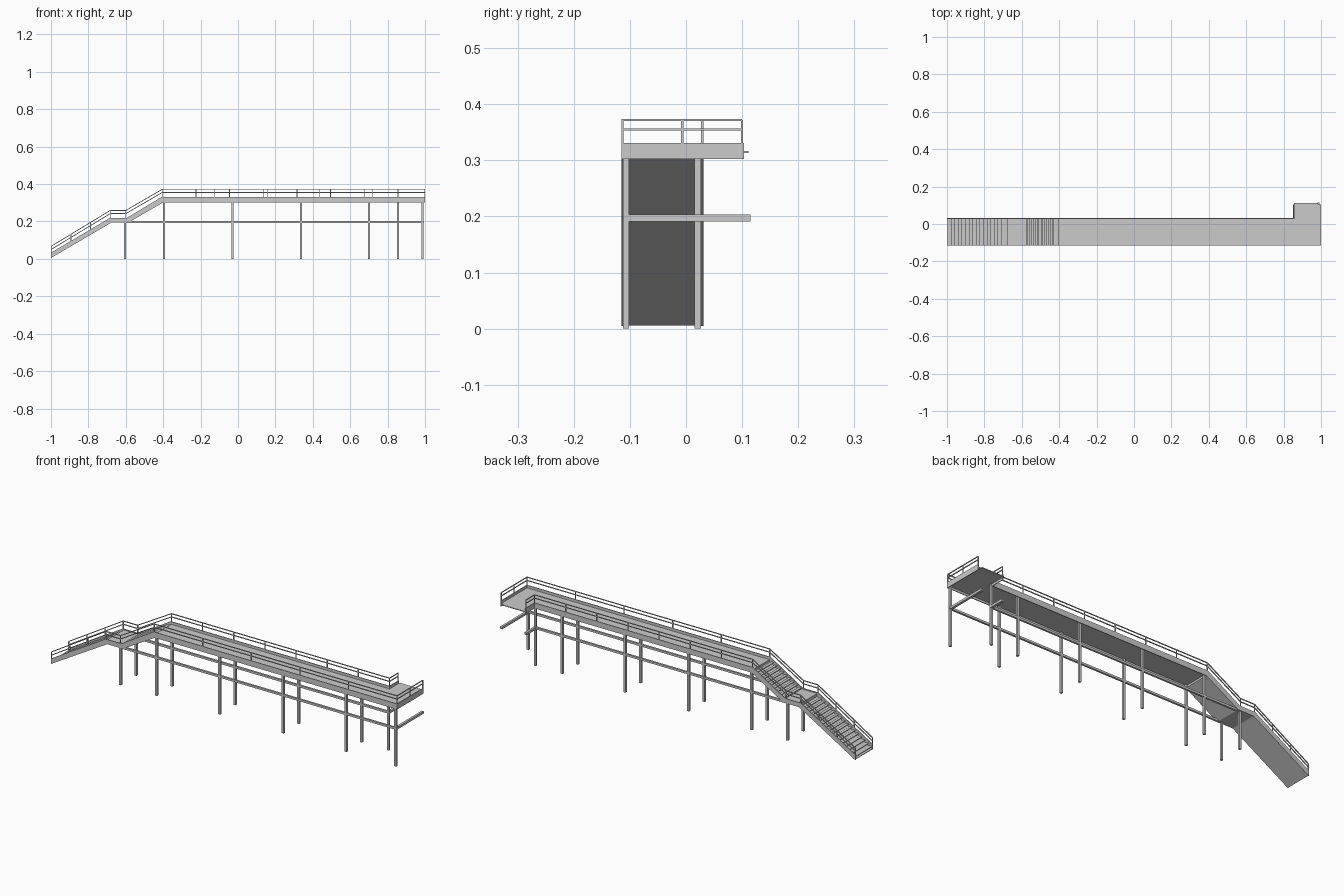
import bpy, bmesh
from mathutils import Vector

if "Cube" in bpy.data.objects:
    bpy.data.objects.remove(bpy.data.objects["Cube"])

YF, YB = -0.113, 0.029      # front and back edge of the walkway
XE, XS, YL = 0.998, 0.855, 0.103  # end of deck, start of side platform, its depth


def finish(name, bm):
    bmesh.ops.recalc_face_normals(bm, faces=bm.faces)
    me = bpy.data.meshes.new(name)
    bm.to_mesh(me)
    bm.free()
    ob = bpy.data.objects.new(name, me)
    bpy.context.collection.objects.link(ob)
    return ob


def add_prism(bm, ring, offset):
    """Closed prism from a planar ring of points."""
    face = bm.faces.new([bm.verts.new(p) for p in ring])
    ext = bmesh.ops.extrude_face_region(bm, geom=[face], use_keep_orig=True)
    verts = [v for v in ext['geom'] if isinstance(v, bmesh.types.BMVert)]
    bmesh.ops.translate(bm, verts=verts, vec=offset)


def add_box(bm, x0, x1, y0, y1, z0, z1):
    add_prism(bm, [(x0, y0, z0), (x1, y0, z0), (x1, y1, z0), (x0, y1, z0)], (0, 0, z1 - z0))


def add_bar(bm, a, b, w=0.004):
    """Square bar between two points."""
    a, b = Vector(a), Vector(b)
    d = (b - a).normalized()
    side = d.cross(Vector((0, 1, 0) if abs(d.y) < 0.9 else (1, 0, 0))).normalized() * w / 2
    up = d.cross(side)
    add_prism(bm, [a + side + up, a - side + up, a - side - up, a + side - up], b - a)


def profile(name, top, bottom, y0, y1):
    bm = bmesh.new()
    add_prism(bm, [(x, y0, z) for x, z in top + bottom[::-1]], (0, y1 - y0, 0))
    return finish(name, bm)


# Side stringers following both flights, the landing and the deck
for name, y, xe in (("front", YF, XE), ("back", YB, XS)):
    top = [(-1, 0.033), (-0.685, 0.219), (-0.595, 0.219), (-0.408, 0.331), (xe, 0.331)]
    bottom = [(-1, 0.005), (-0.675, 0.195), (-0.585, 0.195), (-0.4, 0.302), (xe, 0.302)]
    profile(name + "_stringer", top, bottom, y - 0.002, y + 0.002)

# Walking surface: sloped soffits, landing and deck
top = [(-0.998, 0.009), (-0.68, 0.198), (-0.68, 0.214), (-0.59, 0.214), (-0.585, 0.2),
       (-0.405, 0.307), (-0.405, 0.317), (XE, 0.317)]
bottom = [(-0.998, 0.006), (-0.675, 0.195), (-0.585, 0.195), (-0.4, 0.303),
          (-0.4, 0.313), (XE, 0.313)]
profile("walkway_floor", top, bottom, YF, YB)

# Side platform at the far end
bm = bmesh.new()
add_box(bm, XS, XE - 0.013, YB, 0.111, 0.313, 0.317)
add_box(bm, XE - 0.013, XE, YB, YL, 0.313, 0.317)
finish("side_platform_floor", bm)
bm = bmesh.new()
add_box(bm, XE - 0.002, XE + 0.002, YF - 0.002, YL, 0.302, 0.331)
add_box(bm, XS - 0.002, XS + 0.002, YB - 0.002, YL, 0.302, 0.331)
finish("side_platform_fascia", bm)

# Stair treads
for name, (x0, z0), (x1, z1), n in (("lower_treads", (-0.998, 0.02), (-0.69, 0.205), 16),
                                    ("upper_treads", (-0.59, 0.217), (-0.41, 0.318), 9)):
    bm = bmesh.new()
    for i in range(n):
        t = i / n
        x, z = x0 + (x1 - x0) * t, z0 + (z1 - z0) * t
        add_box(bm, x, x + 0.015, YF, YB, z, z + 0.003)
    finish(name, bm)

# Support posts
PF, PB, P = -0.107, 0.021, 0.0055
shared = [-0.603, -0.395, -0.03, 0.337, 0.70]
for name, y, xs in (("front_posts", PF, shared + [0.987]), ("back_posts", PB, shared + [XS])):
    bm = bmesh.new()
    for x in xs:
        add_box(bm, x - P, x + P, y - P, y + P, 0, 0.198 if x < -0.5 else 0.313)
    finish(name, bm)

# Horizontal bracing beams
bm = bmesh.new()
for y, xe in ((PF, 0.995), (PB, XS)):
    add_box(bm, -0.603, xe, y - 0.005, y + 0.005, 0.192, 0.203)
add_box(bm, 0.981, 0.993, PF, 0.115, 0.191, 0.203)
add_box(bm, XS - 0.006, XS + 0.006, PB, 0.103, 0.191, 0.203)
finish("bracing_beams", bm)


def railing(name, path, splits):
    """Top and middle rails over a path, with posts dividing each span."""
    bm = bmesh.new()
    for (a, b), n in zip(zip(path, path[1:]), splits):
        a, b = Vector(a), Vector(b)
        for drop in (0, 0.017):
            add_bar(bm, a - Vector((0, 0, drop)), b - Vector((0, 0, drop)))
        for i in range(n + 1):
            p = a.lerp(b, i / n)
            add_bar(bm, p, p - Vector((0, 0, 0.055)))
    return finish(name, bm)


# Handrails
H = 0.372
stair = [(-0.998, 0.068), (-0.683, 0.259), (-0.6, 0.259), (-0.405, H)]
railing("front_railing", [(x, YF, z) for x, z in stair] + [(XE, YF, H)], [3, 1, 1, 5])
railing("back_railing", [(x, YB, z) for x, z in stair] + [(XS, YB, H), (XS, 0.1, H)],
        [3, 1, 1, 7, 1])
railing("end_railing", [(XE, YF, H), (XE, 0.1, H)], [2])
